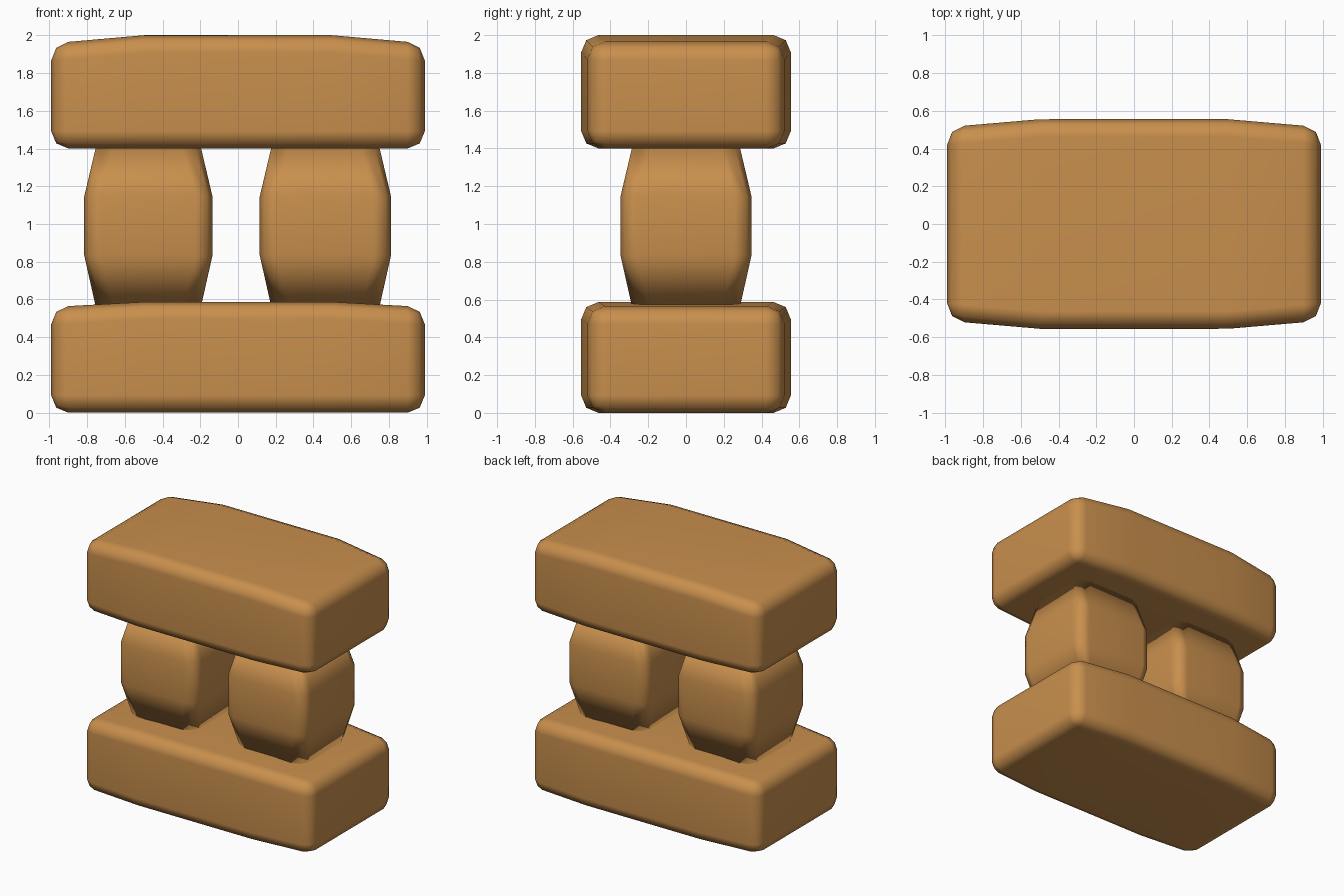
import bpy, bmesh

if "Cube" in bpy.data.objects:
    bpy.data.objects.remove(bpy.data.objects["Cube"])

mat = bpy.data.materials.new("warm tan")
mat.diffuse_color = (0.58, 0.275, 0.074, 1)
mat.use_nodes = True
mat.node_tree.nodes["Principled BSDF"].inputs["Base Color"].default_value = mat.diffuse_color


def loft(name, rings, bevel, bevel_ends):
    """Skin a stack of 4-point rings, round its long edges (and its ends)."""
    bm = bmesh.new()
    loops = [[bm.verts.new(p) for p in ring] for ring in rings]
    for a, b in zip(loops, loops[1:]):
        for i in range(4):
            j = (i + 1) % 4
            bm.faces.new((a[i], a[j], b[j], b[i]))
    bm.faces.new(loops[0][::-1])
    bm.faces.new(loops[-1])
    bmesh.ops.recalc_face_normals(bm, faces=bm.faces)
    bm.verts.index_update()
    edges = []
    for e in bm.edges:
        r0, r1 = (v.index // 4 for v in e.verts)
        along = r0 != r1
        at_end = r0 == r1 and r0 in (0, len(rings) - 1)
        if along or (bevel_ends and at_end):
            edges.append(e)
    bmesh.ops.bevel(bm, geom=edges, offset=bevel, offset_type='OFFSET',
                    segments=2, profile=0.5, affect='EDGES')
    for f in bm.faces:
        f.smooth = True
    me = bpy.data.meshes.new(name)
    bm.to_mesh(me)
    bm.free()
    me.materials.append(mat)
    ob = bpy.data.objects.new(name, me)
    bpy.context.collection.objects.link(ob)
    wn = ob.modifiers.new("weighted normals", 'WEIGHTED_NORMAL')
    wn.keep_sharp = True
    return ob


def slab(name, bottom, top, end_top):
    # thicker and wider in the middle, flat underneath
    rings = []
    for x, y, t in ((-0.99, 0.513, end_top), (-0.5, 0.555, top),
                    (0.5, 0.555, top), (0.99, 0.513, end_top)):
        rings.append([(x, -y, bottom), (x, y, bottom), (x, y, t), (x, -y, t)])
    return loft(name, rings, 0.092, True)


def pillar(name, cx, half):
    # swollen middle, ends sunk slightly into the slabs
    rings = []
    for z, inset in ((0.545, 0.065), (0.83, 0), (1.15, 0), (1.42, 0.065)):
        hx, hy = half - inset, 0.347 - inset
        rings.append([(cx - hx, -hy, z), (cx + hx, -hy, z),
                      (cx + hx, hy, z), (cx - hx, hy, z)])
    return loft(name, rings, 0.09, False)


# Stone slabs
slab("base_slab", 0.0, 0.587, 0.56)
slab("top_slab", 1.4, 2.0, 1.957)

# Supporting pillars
pillar("left_pillar", -0.475, 0.34)
pillar("right_pillar", 0.463, 0.348)
